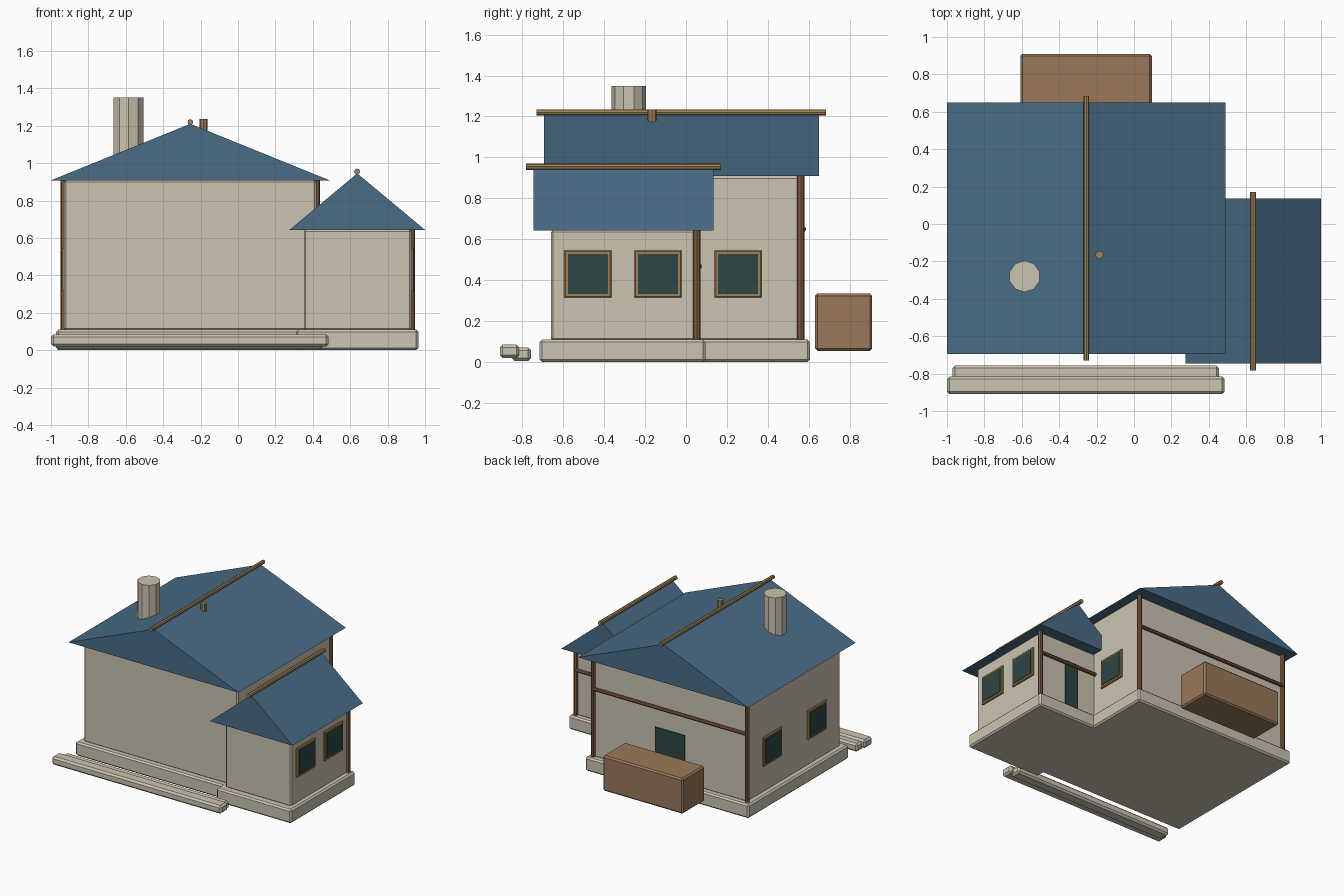
import bpy
import bmesh
from math import radians
from mathutils import Matrix, Vector

if "Cube" in bpy.data.objects:
    bpy.data.objects.remove(bpy.data.objects["Cube"])


def material(name, rgb):
    m = bpy.data.materials.new(name)
    m.use_nodes = True
    m.diffuse_color = (*rgb, 1)
    m.node_tree.nodes["Principled BSDF"].inputs["Base Color"].default_value = (*rgb, 1)
    return m


PLASTER = material("plaster", (0.60, 0.55, 0.44))
ROOF = material("roof_blue", (0.068, 0.15, 0.235))
TRIM = material("light_wood", (0.36, 0.23, 0.09))
POST = material("dark_wood", (0.21, 0.105, 0.052))
CRATE = material("crate_brown", (0.32, 0.19, 0.10))
GLASS = material("dark_glass", (0.026, 0.062, 0.058))


def finish(name, bm, *mats):
    bmesh.ops.recalc_face_normals(bm, faces=bm.faces)
    mesh = bpy.data.meshes.new(name)
    bm.to_mesh(mesh)
    bm.free()
    for m in mats:
        mesh.materials.append(m)
    ob = bpy.data.objects.new(name, mesh)
    bpy.context.collection.objects.link(ob)
    return ob


def box_mesh(x, y, z):
    """Cuboid between the (low, high) limits on each axis."""
    bm = bmesh.new()
    size = Vector((x[1] - x[0], y[1] - y[0], z[1] - z[0]))
    mid = Vector((sum(x), sum(y), sum(z))) / 2
    bmesh.ops.create_cube(bm, size=1, matrix=Matrix.Translation(mid) @ Matrix.Diagonal((*size, 1)))
    return bm


def box(name, x, y, z, mat, bevel=0.01):
    ob = finish(name, box_mesh(x, y, z), mat)
    if bevel:
        mod = ob.modifiers.new("edge", "BEVEL")
        mod.width = bevel
        mod.segments = 1
    return ob


def rod(name, a, b, radius, mat, sides=8):
    """Cylinder from point a to point b."""
    a, b = Vector(a), Vector(b)
    turn = (b - a).to_track_quat("Z", "Y").to_matrix().to_4x4()
    bm = bmesh.new()
    bmesh.ops.create_cone(bm, cap_ends=True, segments=sides, radius1=radius, radius2=radius,
                          depth=(b - a).length, matrix=Matrix.Translation((a + b) / 2) @ turn)
    return finish(name, bm, mat)


def gable_roof(name, x, y, z):
    """Solid triangular prism with its ridge along y."""
    bm = bmesh.new()
    outline = [(x[0], z[0]), (x[1], z[0]), (sum(x) / 2, z[1])]
    face = bm.faces.new([bm.verts.new((px, y[0], pz)) for px, pz in outline])
    new = bmesh.ops.extrude_face_region(bm, geom=[face])["geom"]
    bmesh.ops.translate(bm, vec=(0, y[1] - y[0], 0),
                        verts=[v for v in new if isinstance(v, bmesh.types.BMVert)])
    return finish(name, bm, ROOF)


def window(name, wall_x, y, side):
    """Framed pane on a side wall; side is +1 or -1."""
    half, zc = 0.115, 0.43
    x = sorted((wall_x - side * 0.012, wall_x + side * 0.014))
    bm = box_mesh(x, (y - half, y + half), (zc - half, zc + half))
    outer = lambda: max(bm.faces, key=lambda f: f.calc_center_median().x * side)
    edges = [e for e in outer().edges]
    bmesh.ops.bevel(bm, geom=edges, offset=0.006, segments=1, affect="EDGES")
    pane = outer()
    bmesh.ops.inset_individual(bm, faces=[pane], thickness=0.016)
    rim = bmesh.ops.extrude_discrete_faces(bm, faces=[pane])["faces"][0]
    rim_edges = list(rim.edges)
    for v in rim.verts:
        v.co.x += side * 0.004
    rim.material_index = 1
    # short sides of the raised pane
    for e in rim_edges:
        for f in e.link_faces:
            f.material_index = 1
    return finish(name, bm, TRIM, GLASS)


# foundations and front steps
box("main_foundation", (-0.972, 0.462), (-0.65, 0.605), (0, 0.11), PLASTER, 0.012)
box("wing_foundation", (0.31, 0.965), (-0.715, 0.095), (0, 0.11), PLASTER, 0.012)
box("lower_step", (-1.0, 0.485), (-0.91, -0.815), (0.02, 0.085), PLASTER, 0.014)
box("upper_step", (-0.97, 0.455), (-0.85, -0.757), (0.005, 0.07), PLASTER, 0.014)

# walls
box("main_walls", (-0.93, 0.42), (-0.605, 0.561), (0.105, 0.908), PLASTER)
box("wing_walls", (0.352, 0.927), (-0.66, 0.053), (0.105, 0.645), PLASTER)

# roofs and ridge poles
gable_roof("main_roof", (-1.0, 0.49), (-0.695, 0.65), (0.908, 1.21))
gable_roof("wing_roof", (0.275, 1.0), (-0.745, 0.135), (0.643, 0.945))
rod("main_ridge_pole", (-0.255, -0.73, 1.22), (-0.255, 0.685, 1.22), 0.015, TRIM)
rod("wing_ridge_pole", (0.637, -0.782, 0.955), (0.637, 0.172, 0.955), 0.016, TRIM)

# chimney and roof vent
rod("chimney", (-0.585, -0.28, 0.98), (-0.585, -0.28, 1.35), 0.084, PLASTER, 10)
rod("roof_vent", (-0.185, -0.165, 1.165), (-0.185, -0.165, 1.235), 0.022, TRIM)

# corner posts and rear rails
for name, x, y, top in (("left_main_post", 0.42, 0.561, 0.908),
                        ("right_main_post", -0.93, 0.561, 0.908),
                        ("wing_post", 0.927, 0.053, 0.643)):
    rod(name, (x, y, 0.11), (x, y, top), 0.018, POST)
rod("main_rear_rail", (-0.93, 0.573, 0.65), (0.42, 0.573, 0.65), 0.014, POST)
rod("wing_rear_rail", (0.42, 0.064, 0.468), (0.927, 0.064, 0.468), 0.014, POST)

# rear doors
box("main_rear_door", (-0.385, -0.125), (0.55, 0.569), (0.11, 0.49), GLASS, 0)
box("wing_rear_door", (0.58, 0.695), (0.042, 0.061), (0.11, 0.49), GLASS, 0)

# windows
for name, x, y, side in (("wing_front_window", 0.927, -0.48, 1),
                         ("wing_rear_window", 0.927, -0.137, 1),
                         ("main_left_window", 0.42, 0.255, 1),
                         ("main_right_rear_window", -0.93, 0.255, -1),
                         ("main_right_front_window", -0.93, -0.305, -1)):
    window(name, x, y, side)

# storage crate behind the house
box("rear_crate", (-0.608, 0.095), (0.63, 0.91), (0.055, 0.335), CRATE, 0.012)
